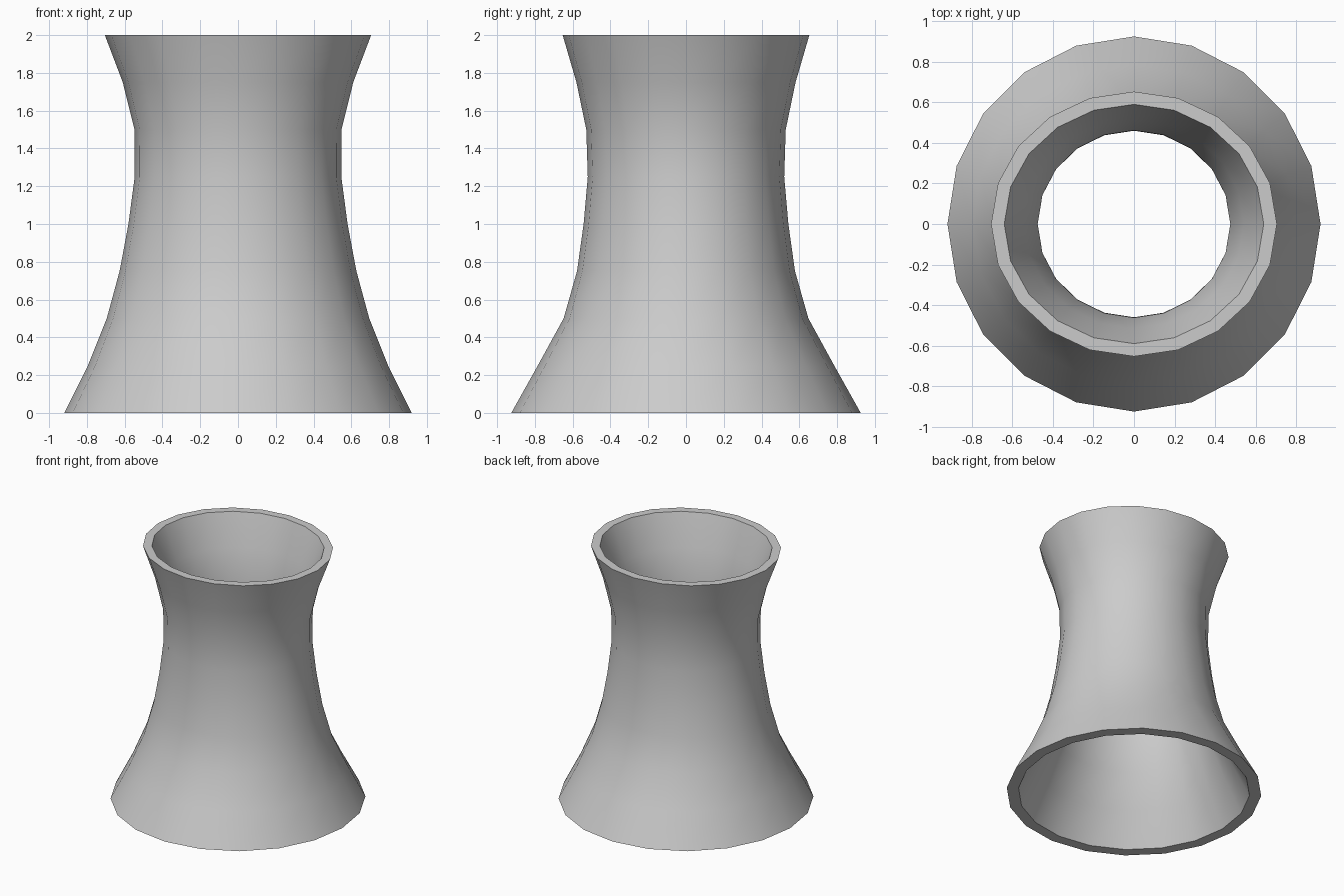
import bpy
import bmesh
import math

if "Cube" in bpy.data.objects:
    bpy.data.objects.remove(bpy.data.objects["Cube"])

SIDES = 20

# Profile rings: z, outer x radius, outer y radius, inner x radius, inner y radius
RINGS = [
    (0.00, 0.92, 0.925, 0.835, 0.84),
    (0.25, 0.795, 0.785, 0.715, 0.71),
    (0.50, 0.695, 0.648, 0.62, 0.575),
    (0.75, 0.627, 0.577, 0.555, 0.51),
    (1.00, 0.58, 0.542, 0.51, 0.477),
    (1.25, 0.547, 0.52, 0.475, 0.46),
    (1.50, 0.548, 0.528, 0.475, 0.462),
    (1.75, 0.61, 0.58, 0.542, 0.515),
    (2.00, 0.705, 0.653, 0.64, 0.59),
]


def add_ring(bm, z, rx, ry):
    angles = [2 * math.pi * i / SIDES for i in range(SIDES)]
    return [bm.verts.new((rx * math.cos(a), ry * math.sin(a), z)) for a in angles]


# Closed loop of rings: up the outside, down the inside
bm = bmesh.new()
loops = [add_ring(bm, z, ox, oy) for z, ox, oy, ix, iy in RINGS]
loops += [add_ring(bm, z, ix, iy) for z, ox, oy, ix, iy in reversed(RINGS)]
for k, low in enumerate(loops):
    high = loops[(k + 1) % len(loops)]
    for i in range(SIDES):
        j = (i + 1) % SIDES
        bm.faces.new((low[i], low[j], high[j], high[i]))
bmesh.ops.recalc_face_normals(bm, faces=bm.faces)

# Flared hollow tower
mesh = bpy.data.meshes.new("flared_tower")
bm.to_mesh(mesh)
bm.free()
tower = bpy.data.objects.new("flared_tower", mesh)
bpy.context.collection.objects.link(tower)
bpy.context.view_layer.objects.active = tower
tower.select_set(True)
bpy.ops.object.shade_smooth_by_angle(angle=math.radians(30))
